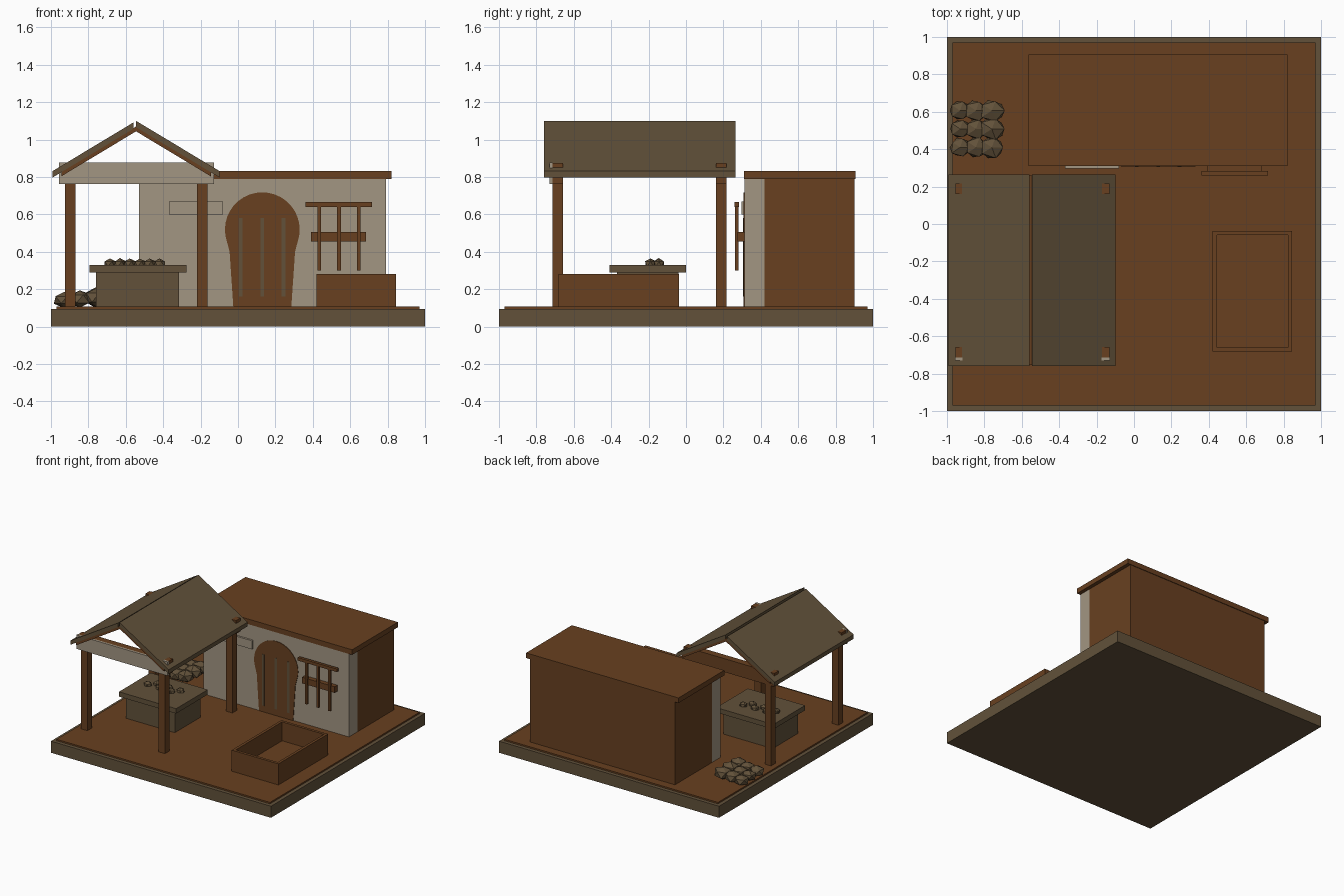
import bpy, bmesh, math, random
from mathutils import Vector

if "Cube" in bpy.data.objects:
    bpy.data.objects.remove(bpy.data.objects["Cube"])

random.seed(4)


def material(name, rgb):
    m = bpy.data.materials.new(name)
    m.diffuse_color = (*rgb, 1)
    m.use_nodes = True
    m.node_tree.nodes["Principled BSDF"].inputs["Base Color"].default_value = m.diffuse_color
    return m


BROWN = material("brown wood", (0.138, 0.051, 0.0145))
GREY = material("grey brown stone", (0.122, 0.083, 0.042))
BEIGE = material("beige plaster", (0.365, 0.305, 0.225))


def finish(name, bm, mat):
    bmesh.ops.recalc_face_normals(bm, faces=bm.faces)
    me = bpy.data.meshes.new(name)
    bm.to_mesh(me)
    bm.free()
    me.materials.append(mat)
    ob = bpy.data.objects.new(name, me)
    bpy.context.collection.objects.link(ob)
    return ob


def box(name, x0, x1, y0, y1, z0, z1, mat):
    bm = bmesh.new()
    bmesh.ops.create_cube(bm, size=1)
    for v in bm.verts:
        v.co = Vector(((x0 + x1) / 2 + v.co.x * (x1 - x0),
                       (y0 + y1) / 2 + v.co.y * (y1 - y0),
                       (z0 + z1) / 2 + v.co.z * (z1 - z0)))
    return finish(name, bm, mat)


def prism(name, pts, y0, y1, mat):
    """Extrude an x-z outline along y."""
    bm = bmesh.new()
    face = bm.faces.new([bm.verts.new((x, y0, z)) for x, z in pts])
    ext = bmesh.ops.extrude_face_region(bm, geom=[face])["geom"]
    for v in ext:
        if isinstance(v, bmesh.types.BMVert):
            v.co.y = y1
    return finish(name, bm, mat)


def rock(name, x, y, z, rx, ry, rz, jitter):
    bm = bmesh.new()
    bmesh.ops.create_icosphere(bm, subdivisions=1, radius=1)
    for v in bm.verts:
        k = 1 + random.uniform(-jitter, jitter)
        v.co = Vector((x + v.co.x * rx * k, y + v.co.y * ry * k, z + v.co.z * rz * k))
    return finish(name, bm, GREY)


# Base and floor
box("base_slab", -1, 1, -1, 1, 0, 0.095, GREY)
box("floor", -0.97, 0.97, -0.97, 0.97, 0.09, 0.107, BROWN)

# Building: plaster front, timber body, flat roof
box("front_wall", -0.53, 0.79, 0.312, 0.42, 0.1, 0.79, BEIGE)
box("building_body", -0.53, 0.79, 0.42, 0.90, 0.1, 0.79, BROWN)
box("flat_roof", -0.565, 0.82, 0.31, 0.905, 0.79, 0.832, BROWN)

# Keyhole-shaped door with bars
arch = [(0.13 + 0.2 * math.cos(math.radians(a)), 0.518 + 0.2 * math.sin(math.radians(a)))
        for a in range(-20, 201, 10)]
prism("door", [(-0.025, 0.105), (0.285, 0.105), (0.305, 0.40)] + arch + [(-0.045, 0.40)],
      0.308, 0.314, BROWN)
for i, x in enumerate((0.015, 0.13, 0.243)):
    box(f"door_bar_{i}", x - 0.01, x + 0.01, 0.305, 0.311, 0.16, 0.58, GREY)

# Blank sign board
box("sign_board", -0.37, -0.08, 0.296, 0.313, 0.60, 0.67, BEIGE)

# Tool rack
box("rack_block", 0.39, 0.685, 0.275, 0.313, 0.455, 0.505, BROWN)
box("rack_top_bar", 0.36, 0.717, 0.26, 0.283, 0.64, 0.665, BROWN)
for i, x in enumerate((0.435, 0.54, 0.645)):
    box(f"rack_handle_{i}", x - 0.01, x + 0.01, 0.262, 0.28, 0.30, 0.65, BROWN)

# Open trough made from an inset, pushed-down box
bm = bmesh.new()
bmesh.ops.create_cube(bm, size=1)
for v in bm.verts:
    v.co = Vector((0.633 + v.co.x * 0.425, -0.36 + v.co.y * 0.645, 0.19 + v.co.z * 0.18))
top = max(bm.faces, key=lambda f: f.calc_center_median().z)
bmesh.ops.inset_region(bm, faces=[top], thickness=0.032)
low = bmesh.ops.extrude_face_region(bm, geom=[top])["geom"]
bmesh.ops.delete(bm, geom=[top], context="FACES_ONLY")
for v in low:
    if isinstance(v, bmesh.types.BMVert):
        v.co.z = 0.125
finish("trough", bm, BROWN)

# Shelter posts and cross beams
for side, y in (("front", -0.715), ("back", 0.16)):
    for end, x in (("left", -0.925), ("right", -0.22)):
        box(f"{side}_{end}_post", x, x + 0.057, y, y + 0.057, 0.1, 0.80, BROWN)
    box(f"{side}_beam", -0.955, -0.13, y, y + 0.057, 0.765, 0.875, BROWN)
box("front_fascia", -0.958, -0.128, -0.731, -0.713, 0.762, 0.876, BEIGE)

# Pitched roof: stone-coloured slabs over brown lining
RX, RZ, SLOPE = -0.545, 1.10, 0.602


def slope(name, sign, a, b, drop, thick, y0, y1, mat):
    za, zb = RZ - drop - SLOPE * a, RZ - drop - SLOPE * b
    xa, xb = RX + sign * a, RX + sign * b
    prism(name, [(xa, za), (xb, zb), (xb, zb - thick), (xa, za - thick)], y0, y1, mat)


for label, sign, gap in (("left", -1, 0.014), ("right", 1, 0)):
    slope(f"roof_slab_{label}", sign, gap, 0.447, 0, 0.034, -0.76, 0.265, GREY)
    slope(f"roof_lining_{label}", sign, 0, 0.40, 0.03, 0.026, -0.755, 0.26, BROWN)

# Work table with small lumps
box("table_base", -0.76, -0.315, -0.37, -0.04, 0.1, 0.29, GREY)
box("table_top", -0.795, -0.275, -0.41, 0.0, 0.29, 0.33, GREY)
for i in range(6):
    rock(f"coal_{i}", -0.685 + i * 0.053, -0.19 + 0.045 * (i % 2), 0.335, 0.036, 0.031, 0.03, 0.08)

# Rock pile, three by three
for r in range(3):
    for c in range(3):
        rock(f"pile_rock_{r}_{c}", -0.93 + c * 0.085, 0.41 + r * 0.098, 0.142 + 0.007 * c,
             0.058 + 0.007 * c, 0.055 + 0.004 * c, 0.042 + 0.005 * c, 0.08)
